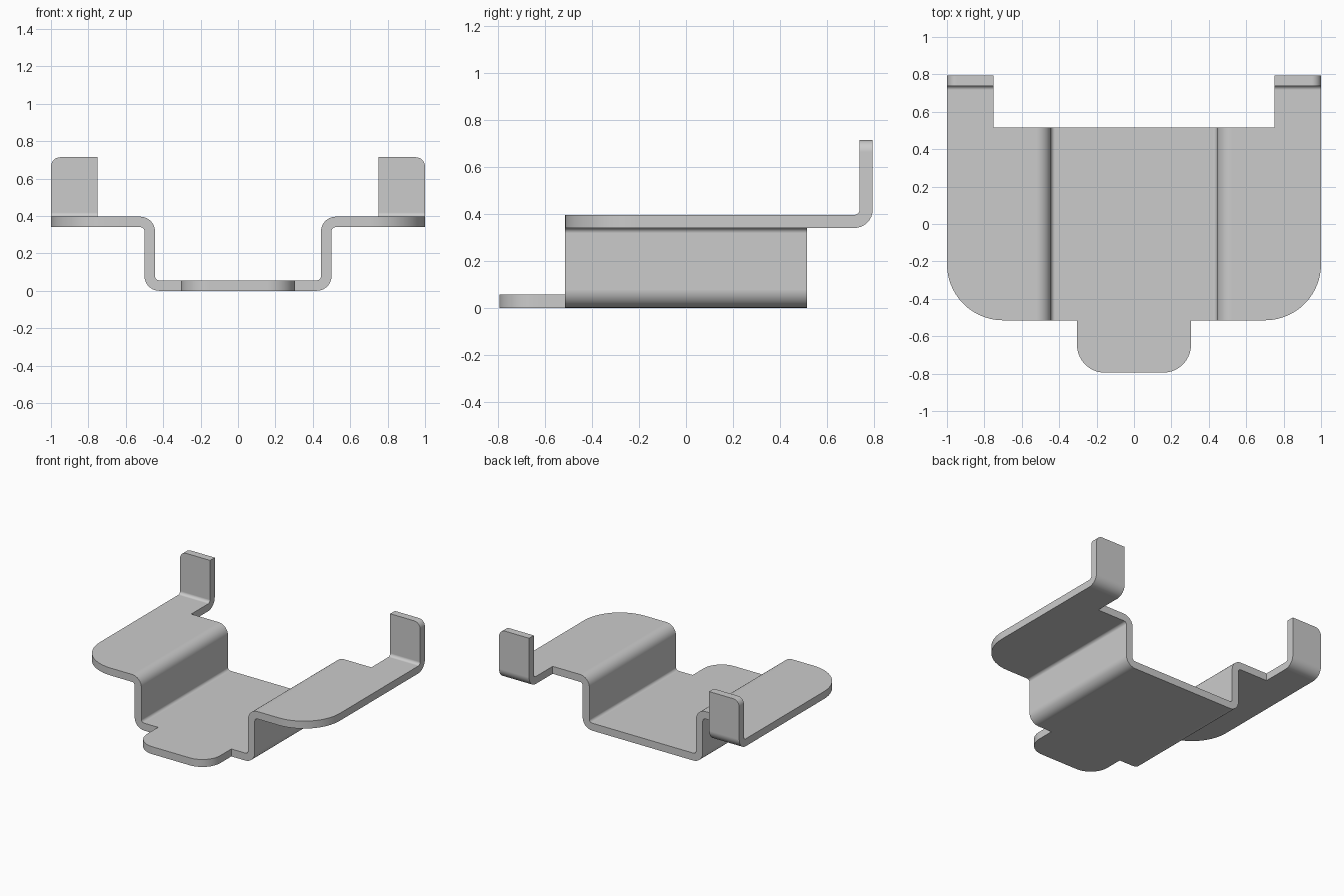
import bpy, bmesh
from math import sin, cos, pi
from mathutils import Vector

if "Cube" in bpy.data.objects:
    bpy.data.objects.remove(bpy.data.objects["Cube"])

T = 0.056            # sheet thickness
R = 0.05             # bend radius at mid-sheet
ARC = R * pi / 2
N = 8                # facets per bend
Z_FLANGE = 0.368     # mid-sheet height of the flanges

# Fold paths as (length, turn): channel cross-section and upturned lip
HAT = [(0.422, 0), (ARC, 1), (0.24, 0), (ARC, -1), (2, 0)]
LIP = [(0.717, 0), (ARC, 1), (2, 0)]
SHIFT = 0.422 + 2 * ARC + 0.24 - 0.522      # flat-pattern offset of the flange
TOP = 0.717 + ARC + 0.296                   # flat-pattern end of the lip


def fold(s, t, path):
    """Walk distance s along a bent path, then offset by t along its normal."""
    p, a = Vector((0, 0)), 0.0
    for length, turn in path:
        d = min(s, length)
        if turn:
            b = a + turn * d / R
            p += Vector((sin(b) - sin(a), cos(a) - cos(b))) * R * turn
            a = b
        else:
            p += Vector((cos(a), sin(a))) * d
        s -= d
        if s <= 1e-9:
            break
    return p + Vector((-sin(a), cos(a))) * t


def bend_lines(path):
    s, out = 0, []
    for length, turn in path:
        if turn:
            out += [s + length * k / N for k in range(N + 1)]
        s += length
    return out


def rounded(x, y, r, sx, sy, n=14):
    """Rounded convex corner, anticlockwise; sx, sy point towards the corner."""
    pts = []
    for k in range(n + 1):
        a = pi / 2 * k / n + (-pi / 2 if sy < 0 else 0)
        pts.append((x - sx * r + r * cos(a), y - sy * r + r * sin(a)))
    return pts


# Flat pattern: right half, then mirrored
half = rounded(0.305, -0.795, 0.15, 1, -1) + [(0.305, -0.515)]
half += rounded(1 + SHIFT, -0.515, 0.30, 1, -1)
half += rounded(1 + SHIFT, TOP, 0.05, 1, 1, 8)
half += [(0.75 + SHIFT, TOP), (0.75 + SHIFT, 0.515)]
outline = half + [(-x, y) for x, y in reversed(half)]

# Flat plate
bm = bmesh.new()
low = [bm.verts.new((x, y, -T / 2)) for x, y in outline]
high = [bm.verts.new((x, y, T / 2)) for x, y in outline]
bm.faces.new(low[::-1])
bm.faces.new(high)
for i in range(len(low)):
    j = (i + 1) % len(low)
    bm.faces.new((low[i], low[j], high[j], high[i]))


def slice_at(co, no):
    bmesh.ops.bisect_plane(bm, geom=bm.verts[:] + bm.edges[:] + bm.faces[:],
                           dist=1e-6, plane_co=co, plane_no=no)


# Slice along the bend lines
for s in bend_lines(HAT):
    for side in (-1, 1):
        slice_at((side * s, 0, 0), (1, 0, 0))
for s in bend_lines(LIP):
    slice_at((0, s, 0), (0, 1, 0))

# Fold the plate into the bracket
for v in bm.verts:
    u, w, t = v.co
    side = -1 if u < 0 else 1
    x, z = fold(abs(u), t, HAT)
    y = w
    if w > 0.7:
        y, z = fold(w, t, LIP)
        z += Z_FLANGE - T / 2
    v.co = (side * x, y, z + T / 2)

# Hat path starts at mid-sheet height T/2; lip heights are absolute
bmesh.ops.recalc_face_normals(bm, faces=bm.faces[:])
mesh = bpy.data.meshes.new("bracket")
bm.to_mesh(mesh)
bm.free()
bracket = bpy.data.objects.new("bracket", mesh)
bpy.context.collection.objects.link(bracket)

# Smooth bends, crisp edges, flat panels
bpy.context.view_layer.objects.active = bracket
bracket.select_set(True)
bpy.ops.object.shade_smooth_by_angle(angle=pi / 6)
weighted = bracket.modifiers.new("flat_panels", 'WEIGHTED_NORMAL')
weighted.keep_sharp = True
